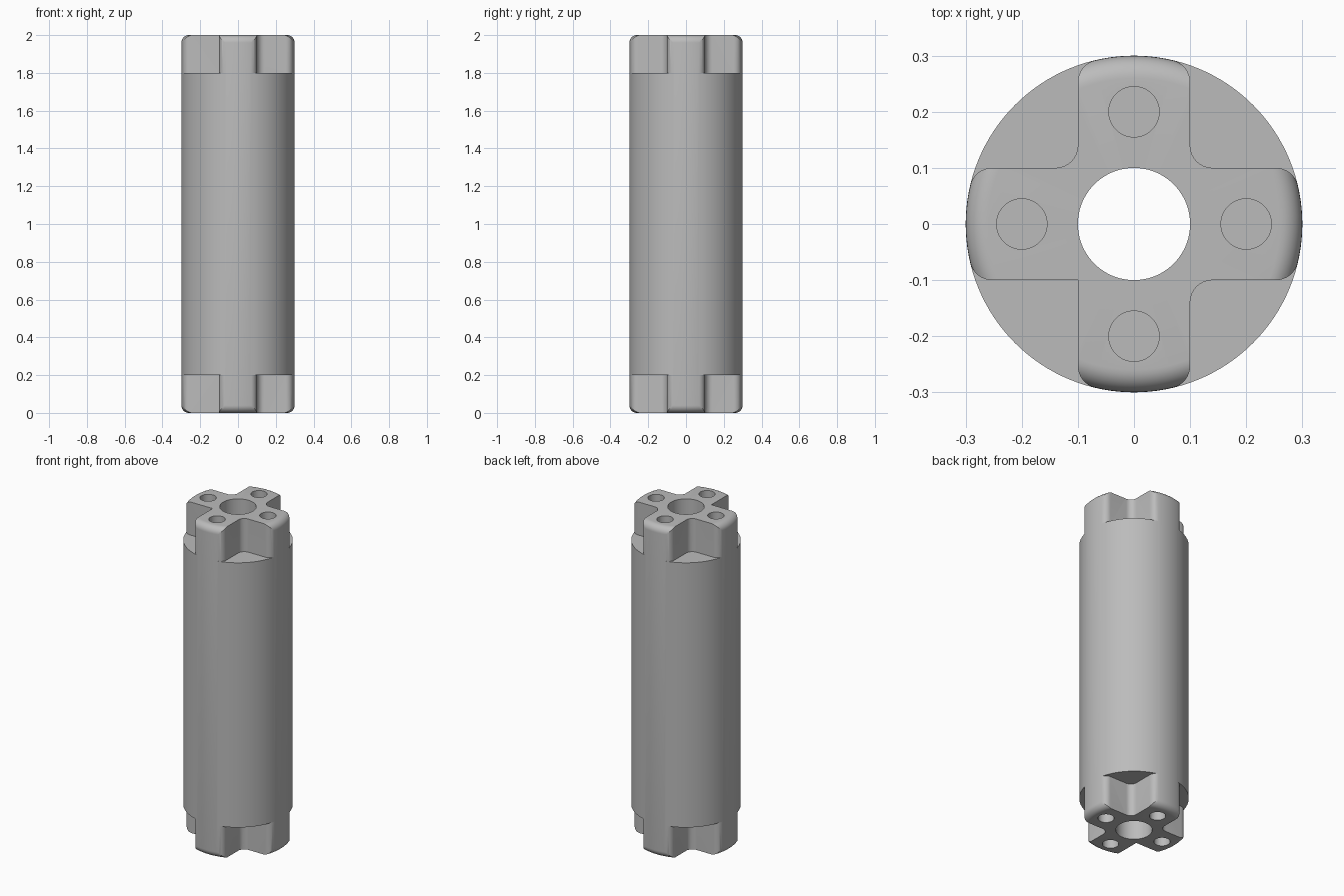
import bpy, bmesh, math
from mathutils import Vector, Matrix

old = bpy.data.objects.get("Cube")
if old:
    bpy.data.objects.remove(old, do_unlink=True)

RADIUS, BORE, LENGTH = 0.3, 0.1, 2.0
ARM = 0.1            # half width of the cross arms
NOTCH = 0.2          # height of the crossed ends
FILLET = 0.04
HOLE, HOLE_AT, HOLE_DEPTH = 0.045, 0.2, 0.3

steel = bpy.data.materials.new("grey_metal")
steel.use_nodes = True
grey = (0.5, 0.5, 0.5, 1)
steel.diffuse_color = grey
steel.node_tree.nodes["Principled BSDF"].inputs["Base Color"].default_value = grey


def arc(cx, cy, r, start, end, steps=8):
    angles = [start + (end - start) * i / steps for i in range(steps + 1)]
    return [(cx + r * math.cos(a), cy + r * math.sin(a)) for a in angles]


def make_object(name, bm):
    bmesh.ops.recalc_face_normals(bm, faces=bm.faces)
    mesh = bpy.data.meshes.new(name)
    bm.to_mesh(mesh)
    bm.free()
    mesh.materials.append(steel)
    obj = bpy.data.objects.new(name, mesh)
    bpy.context.collection.objects.link(obj)
    return obj


def prism(bm, outline, z0, z1):
    face = bm.faces.new([bm.verts.new((x, y, z0)) for x, y in outline])
    top = bmesh.ops.extrude_face_region(bm, geom=[face])["geom"]
    verts = [v for v in top if isinstance(v, bmesh.types.BMVert)]
    bmesh.ops.translate(bm, verts=verts, vec=(0, 0, z1 - z0))


def turned(outline, quarter):
    rot = Matrix.Rotation(quarter * math.pi / 2, 2)
    return [tuple(rot @ Vector(p)) for p in outline]


# Turned tube with rounded outer rims
core = RADIUS - FILLET
profile = [(BORE, 0)] + arc(core, FILLET, FILLET, -math.pi / 2, 0)
profile += arc(core, LENGTH - FILLET, FILLET, 0, math.pi / 2) + [(BORE, LENGTH)]
bm = bmesh.new()
ring = [bm.verts.new((r, 0, z)) for r, z in profile]
edges = [bm.edges.new((ring[i - 1], ring[i])) for i in range(len(ring))]
bmesh.ops.spin(bm, geom=ring + edges, axis=(0, 0, 1), cent=(0, 0, 0),
               angle=2 * math.pi, steps=128, use_merge=True)
bmesh.ops.remove_doubles(bm, verts=bm.verts, dist=1e-5)
spacer = make_object("spacer_tube", bm)


# Corner pocket outline: inner fillet, then rounded arm tips
def pocket(inner):
    y = ARM - FILLET
    x = math.sqrt(core ** 2 - y ** 2)
    tilt = math.atan2(y, x)
    tip = arc(x, y, FILLET, math.pi / 2, tilt)
    tip.append((0.5 * math.cos(tilt), 0.5 * math.sin(tilt)))
    return inner + tip + [(0.5, 0.5)] + [(b, a) for a, b in reversed(tip)]


rounded = arc(ARM + FILLET, ARM + FILLET, FILLET, math.pi, 1.5 * math.pi)
square = [(ARM, ARM)]

# Pockets and blind holes at both ends
bm = bmesh.new()
for quarter in range(4):
    shape = turned(pocket(square if quarter == 2 else rounded), quarter)
    hole = turned(arc(HOLE_AT, 0, HOLE, 0, 2 * math.pi, 40)[:-1], quarter)
    for outline, depth in ((shape, NOTCH), (hole, HOLE_DEPTH)):
        prism(bm, outline, -0.1, depth)
        prism(bm, outline, LENGTH - depth, LENGTH + 0.1)
cutter = make_object("end_cutter", bm)
cutter.hide_render = True

cut = spacer.modifiers.new("cut_ends", "BOOLEAN")
cut.operation = "DIFFERENCE"
cut.solver = "EXACT"
cut.object = cutter
bpy.ops.object.select_all(action="DESELECT")
spacer.select_set(True)
bpy.context.view_layer.objects.active = spacer
bpy.ops.object.modifier_apply(modifier=cut.name)
bpy.data.objects.remove(cutter, do_unlink=True)
bpy.ops.object.shade_smooth_by_angle(angle=math.radians(30))
